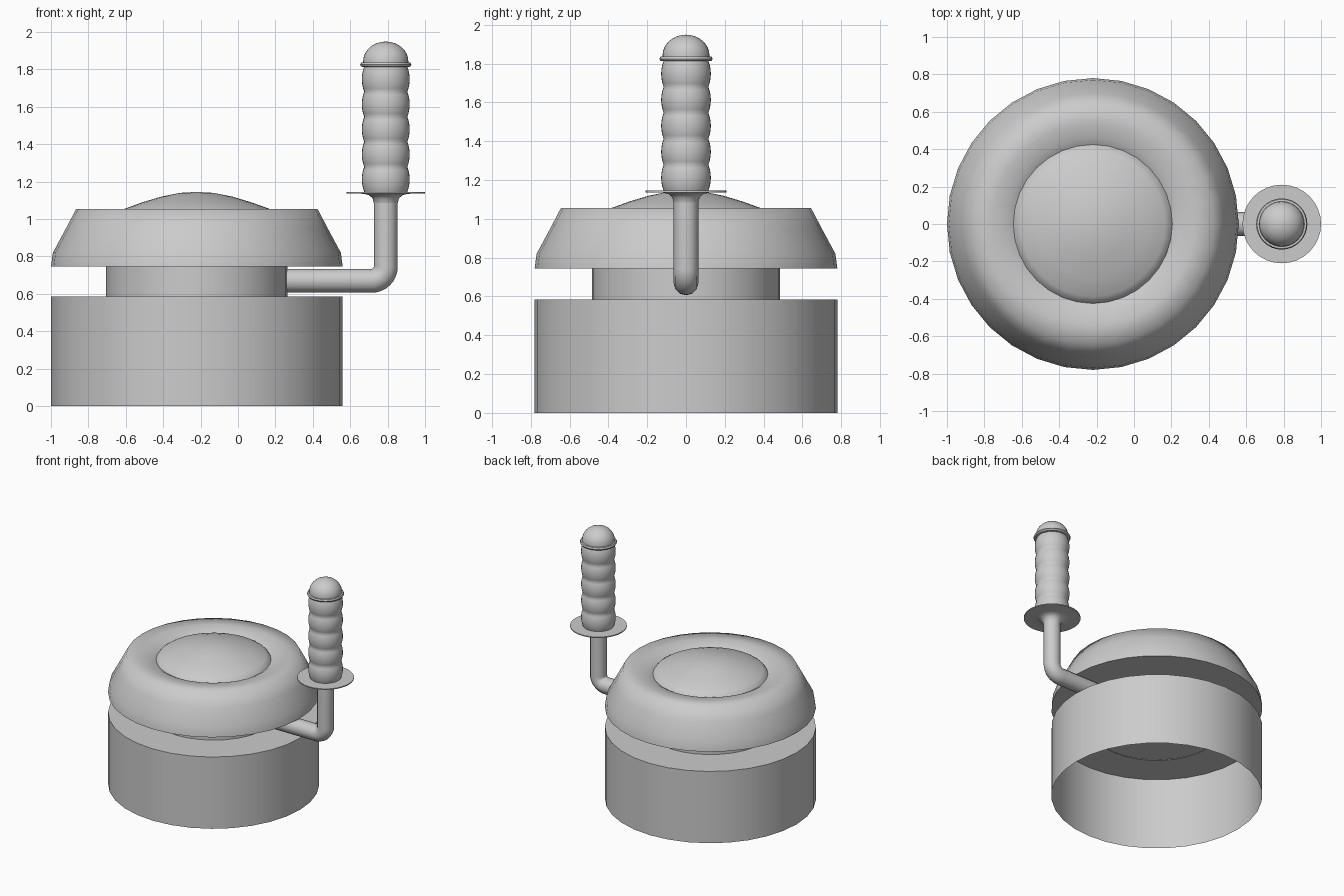
import bpy, math

if "Cube" in bpy.data.objects:
    bpy.data.objects.remove(bpy.data.objects["Cube"])

BODY_X, GRIP_X = -0.22, 0.79


def lathe(name, profile, cx, segs=32, smooth=50):
    """Revolve (radius, z) points, listed bottom to top, about a vertical axis."""
    verts, rings, faces = [], [], []
    for r, z in profile:
        n = 1 if r == 0 else segs
        rings.append([len(verts) + i for i in range(n)])
        for i in range(n):
            a = 2 * math.pi * i / segs
            verts.append((r * math.cos(a), r * math.sin(a), z))
    for lo, hi in zip(rings, rings[1:]):
        for i in range(segs):
            j = (i + 1) % segs
            if len(lo) == 1:
                faces.append((lo[0], hi[j], hi[i]))
            elif len(hi) == 1:
                faces.append((lo[i], lo[j], hi[0]))
            else:
                faces.append((lo[i], lo[j], hi[j], hi[i]))
    me = bpy.data.meshes.new(name)
    me.from_pydata(verts, [], faces)
    ob = bpy.data.objects.new(name, me)
    ob.location.x = cx
    bpy.context.collection.objects.link(ob)
    finish(ob, smooth)
    return ob


def finish(ob, angle):
    bpy.ops.object.select_all(action='DESELECT')
    ob.select_set(True)
    bpy.context.view_layer.objects.active = ob
    bpy.ops.object.shade_smooth_by_angle(angle=math.radians(angle))


# Base drum, open underneath
lathe("base_drum", [(0.78, 0), (0.78, 0.585), (0, 0.585)], BODY_X)

# Narrow neck between drum and lid
lathe("neck", [(0.485, 0.58), (0.485, 0.75)], BODY_X)

# Lid with sloping flank, rounded top ring and shallow central dome
lid = [(0, 0.745), (0.78, 0.745), (0.77, 0.82), (0.70, 0.95), (0.645, 1.055),
       (0.54, 1.053), (0.46, 1.04), (0.425, 1.02), (0.41, 1.04), (0.387, 1.055),
       (0.29, 1.09), (0.19, 1.12), (0.09, 1.14), (0, 1.145)]
lathe("lid", lid, BODY_X, smooth=75)

# Bent arm from neck to grip
bend, zc = 0.075, 0.67
path = [(0.2, zc)]
for i in range(9):
    a = math.pi / 2 * i / 8
    path.append((GRIP_X - bend + bend * math.sin(a), zc + bend - bend * math.cos(a)))
path.append((GRIP_X, 1.13))
cu = bpy.data.curves.new("handle_arm", 'CURVE')
cu.dimensions = '3D'
cu.bevel_depth = 0.064
cu.bevel_resolution = 4
sp = cu.splines.new('POLY')
sp.points.add(len(path) - 1)
for p, (x, z) in zip(sp.points, path):
    p.co = (x, 0, z, 1)
arm = bpy.data.objects.new("handle_arm", cu)
bpy.context.collection.objects.link(arm)
bpy.ops.object.select_all(action='DESELECT')
arm.select_set(True)
bpy.context.view_layer.objects.active = arm
bpy.ops.object.convert(target='MESH')
finish(bpy.context.object, 50)

# Flared guard disc
lathe("hand_guard", [(0.064, 1.085), (0.07, 1.11), (0.09, 1.128), (0.12, 1.135),
                     (0.21, 1.137), (0.21, 1.145), (0, 1.145)], GRIP_X)

# Ribbed grip with five finger bulges
z0, z1, bulges = 1.145, 1.815, 5
steps = bulges * 8
grip = [(0.115 + 0.013 * abs(math.sin(math.pi * bulges * i / steps)) ** 0.8,
         z0 + (z1 - z0) * i / steps) for i in range(steps + 1)]
lathe("grip", grip, GRIP_X)

# Collar and domed end cap
lathe("grip_collar", [(0.11, 1.812), (0.132, 1.815), (0.137, 1.825),
                      (0.132, 1.836), (0.11, 1.838)], GRIP_X)
cap = [(0.121, 1.83)]
cap += [(0.121 * math.cos(math.pi / 2 * i / 8), 1.842 + 0.107 * math.sin(math.pi / 2 * i / 8))
        for i in range(8)]
lathe("grip_cap", cap + [(0, 1.949)], GRIP_X)
